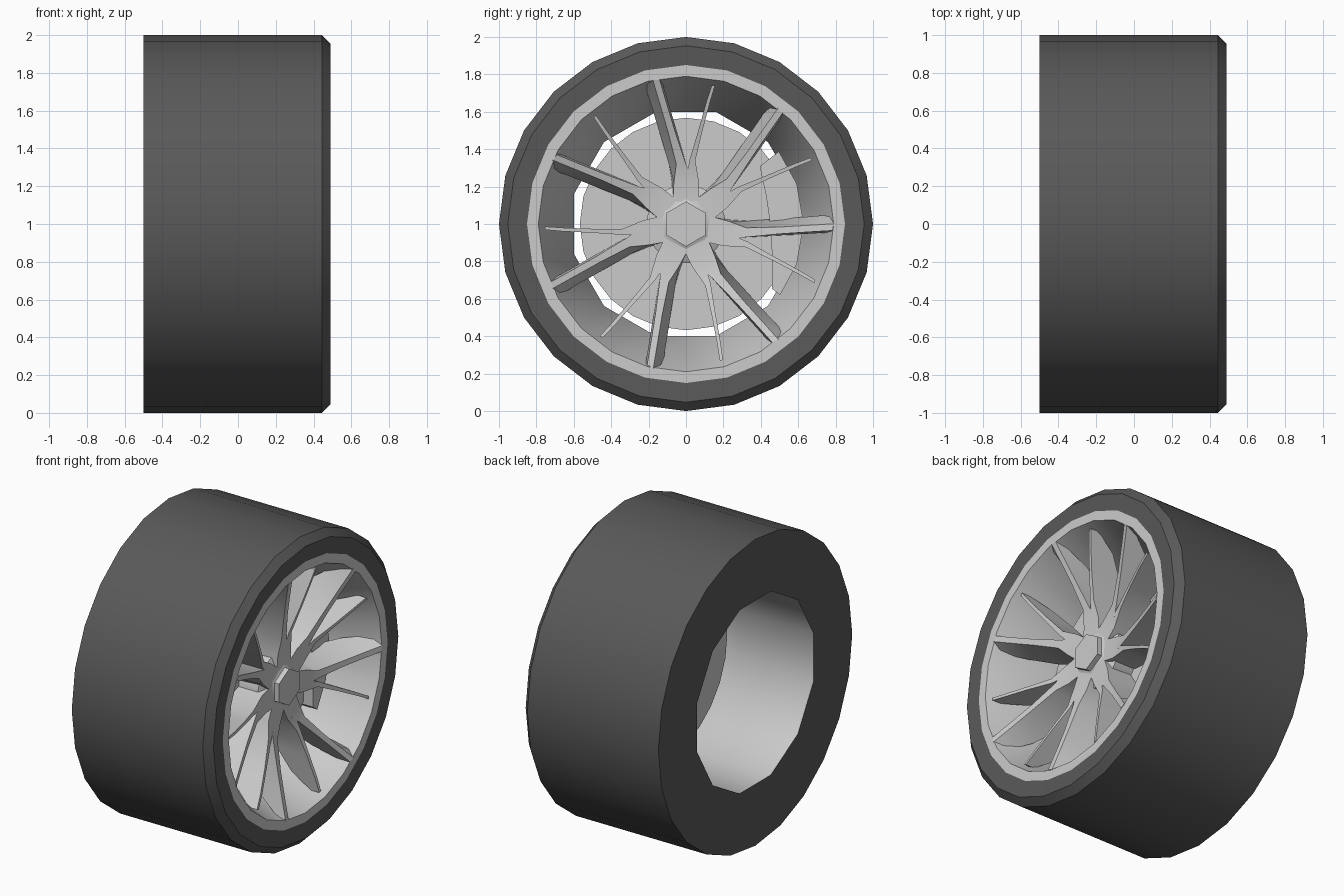
import bpy, bmesh
from math import cos, sin, pi, radians

if "Cube" in bpy.data.objects:
    bpy.data.objects.remove(bpy.data.objects["Cube"])


def finish(name, bm, angle=35, mat=None):
    bmesh.ops.remove_doubles(bm, verts=bm.verts, dist=1e-5)
    me = bpy.data.meshes.new(name)
    bm.to_mesh(me)
    bm.free()
    ob = bpy.data.objects.new(name, me)
    bpy.context.collection.objects.link(ob)
    if mat:
        me.materials.append(mat)
    bpy.ops.object.select_all(action='DESELECT')
    ob.select_set(True)
    bpy.context.view_layer.objects.active = ob
    bpy.ops.object.shade_smooth_by_angle(angle=radians(angle))
    return ob


def polar(x, r, a):
    return (x, r * cos(a), 1 + r * sin(a))


def revolve(name, profile, n=24, start=0.0, angle=35, mat=None):
    # profile of (x, radius[, flat12]); flat12 turns a 24-ring into a 12-gon
    bm = bmesh.new()
    rings = []
    for p in profile:
        flat = len(p) > 2
        rings.append([bm.verts.new(polar(
            p[0], p[1] * (cos(pi / 12) if flat and i % 2 == 0 else 1),
            start + 2 * pi * i / n)) for i in range(n)])
    for a, b in zip(rings, rings[1:]):
        for i in range(n):
            j = (i + 1) % n
            bm.faces.new((a[i], b[i], b[j], a[j]))
    return finish(name, bm, angle, mat)


rubber = bpy.data.materials.new("rubber")
rubber.diffuse_color = (0.1, 0.1, 0.1, 1)
rubber.use_nodes = True
rubber.node_tree.nodes["Principled BSDF"].inputs["Base Color"].default_value = rubber.diffuse_color

# Tyre: flat back, chamfered front shoulder
revolve("tyre", [(-.5, .62, 1), (-.5, 1), (.445, 1), (.49, .953), (.485, .85)],
        angle=45, mat=rubber)
# Rim: front lip, tapering barrel, twelve-sided rear bore
revolve("rim", [(.485, .85), (.485, .79), (.04, .62, 1), (-.5, .62, 1)])
# Brake disc
revolve("brake_disc", [(.10, 0), (.10, .568), (.15, .568), (.15, 0)])
# Hub and hexagonal centre cap
revolve("hub", [(.14, 0), (.14, .21), (.29, .21), (.33, .14), (.33, 0)], n=28, angle=60)
revolve("centre_cap", [(.32, .155), (.337, .12), (.37, .12), (.37, 0)],
        n=6, start=pi / 2)

# Forked spokes: (s, front t0, t1, back t0, t1, front x, back x)
WIDE = [(.12, -.06, .07, -.06, .07, .33, .13),
        (.22, -.045, .065, -.045, .075, .333, .13),
        (.32, .0, .052, 0, .09, .35, .15),
        (.50, .06, .098, .05, .145, .40, .18),
        (.65, .105, .142, .095, .19, .448, .28),
        (.77, .14, .177, .13, .23, .488, .44)]
THIN = [(.12, -.07, .05, -.07, .05, .33, .13),
        (.22, -.07, .0, -.07, .0, .333, .13),
        (.34, -.05, -.018, -.05, -.018, .353, .15),
        (.50, -.088, -.066, -.088, -.066, .40, .18),
        (.65, -.128, -.108, -.128, -.108, .44, .27),
        (.74, -.155, -.137, -.155, -.137, .46, .40)]


def spokes(name, sections):
    bm = bmesh.new()
    for k in range(7):
        a = pi / 2 + 2 * pi * k / 7
        rings = []
        for s, f0, f1, b0, b1, xf, xb in sections:
            rings.append([bm.verts.new((x, s * cos(a) - t * sin(a),
                                        1 + s * sin(a) + t * cos(a)))
                          for x, t in ((xf, f0), (xf, f1), (xb, b1), (xb, b0))])
        for p, q in zip(rings, rings[1:]):
            for i in range(4):
                j = (i + 1) % 4
                bm.faces.new((p[i], q[i], q[j], p[j]))
        bm.faces.new(rings[0])
        bm.faces.new(rings[-1][::-1])
    bmesh.ops.recalc_face_normals(bm, faces=bm.faces)
    finish(name, bm)


spokes("wide_spokes", WIDE)
spokes("thin_spokes", THIN)

# Brake caliper: curved block clamped on the +y side of the disc
bm = bmesh.new()
rings = []
for deg, inner in ((-37, .575), (-20, .49), (0, .45), (20, .455), (38, .50)):
    a = radians(deg)
    rings.append([bm.verts.new(polar(x, r, a)) for x, r in
                  ((.09, inner), (.22, inner), (.22, .63), (.09, .61))])
for p, q in zip(rings, rings[1:]):
    for i in range(4):
        j = (i + 1) % 4
        bm.faces.new((p[i], q[i], q[j], p[j]))
bm.faces.new(rings[0])
bm.faces.new(rings[-1][::-1])
bmesh.ops.recalc_face_normals(bm, faces=bm.faces)
finish("brake_caliper", bm)
